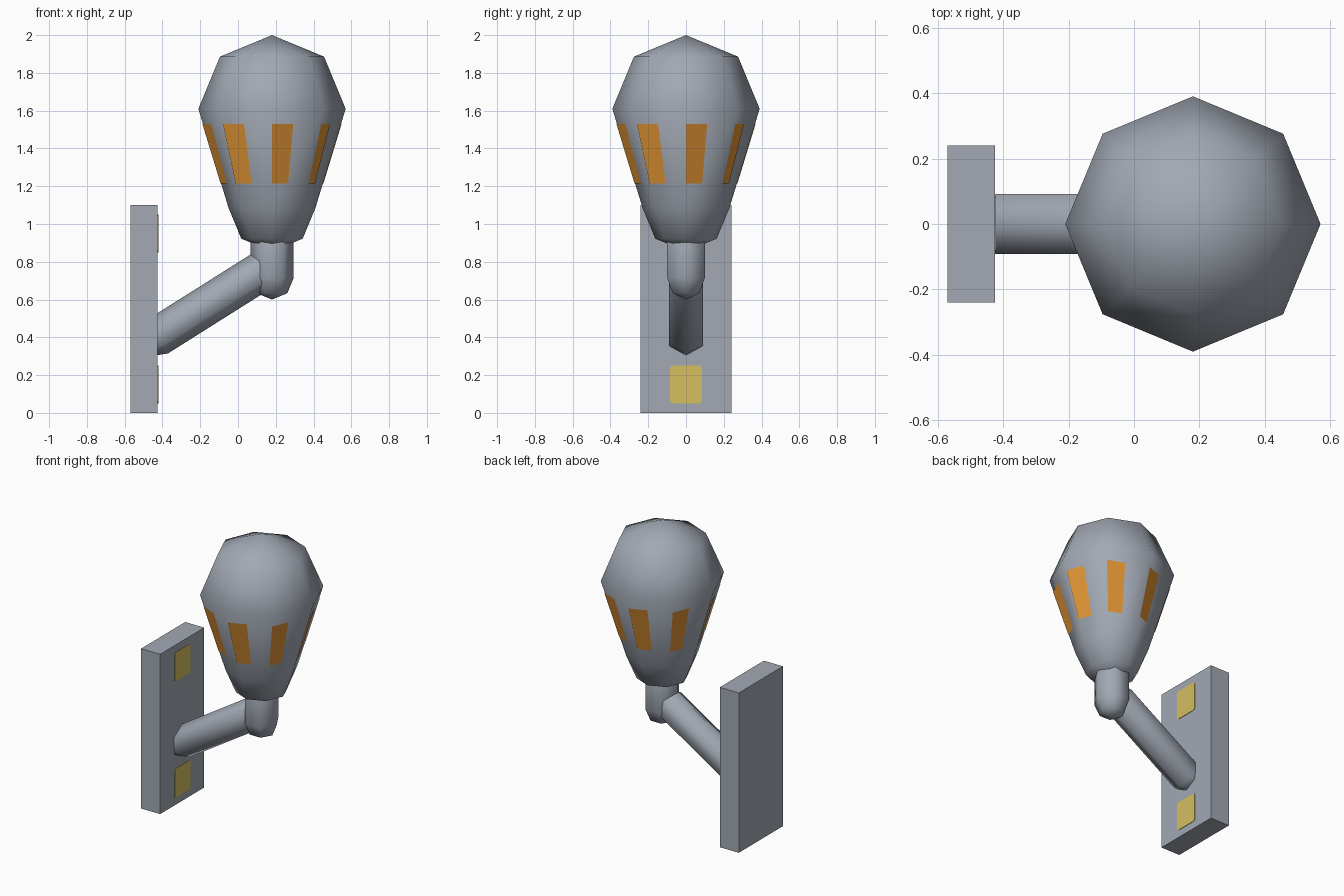
import bpy, bmesh, math
from mathutils import Matrix, Vector

if "Cube" in bpy.data.objects:
    bpy.data.objects.remove(bpy.data.objects["Cube"])


def material(name, rgb):
    m = bpy.data.materials.new(name)
    m.diffuse_color = (*rgb, 1)
    m.use_nodes = True
    m.node_tree.nodes["Principled BSDF"].inputs["Base Color"].default_value = m.diffuse_color
    return m


GREY = material("grey metal", (0.36, 0.395, 0.455))
ORANGE = material("orange window", (0.76, 0.30, 0.034))
YELLOW = material("yellow pad", (0.66, 0.52, 0.115))


def finish(name, bm, mat, smooth=False):
    bmesh.ops.recalc_face_normals(bm, faces=bm.faces)
    for f in bm.faces:
        f.smooth = smooth
    me = bpy.data.meshes.new(name)
    bm.to_mesh(me)
    bm.free()
    me.materials.append(mat)
    ob = bpy.data.objects.new(name, me)
    bpy.context.collection.objects.link(ob)
    return ob


def tapered_capsule(name, r0, z0, r1, z1, sides, matrix):
    """Hemisphere r0 at z0, straight wall, hemisphere r1 at z1."""
    k = math.sqrt(0.5)
    rings = [(r0 * k, z0 - r0 * k), (r0, z0), (r1, z1), (r1 * k, z1 + r1 * k)]
    bm = bmesh.new()
    loops = [[bm.verts.new((r * math.cos(a), r * math.sin(a), z))
              for a in (math.tau * i / sides for i in range(sides))]
             for r, z in rings]
    low = bm.verts.new((0, 0, z0 - r0))
    high = bm.verts.new((0, 0, z1 + r1))
    for i in range(sides):
        j = (i + 1) % sides
        bm.faces.new((low, loops[0][j], loops[0][i]))
        bm.faces.new((high, loops[-1][i], loops[-1][j]))
        for a, b in zip(loops, loops[1:]):
            bm.faces.new((a[i], a[j], b[j], b[i]))
    bm.transform(matrix)
    return finish(name, bm, GREY, smooth=True)


def box(name, lo, hi, mat, round_x=0):
    """Box, optionally with its x-running edges rounded."""
    lo, hi = Vector(lo), Vector(hi)
    bm = bmesh.new()
    bmesh.ops.create_cube(bm, size=1)
    bm.transform(Matrix.Translation((lo + hi) / 2) @ Matrix.Diagonal((*(hi - lo), 1)))
    if round_x:
        edges = [e for e in bm.edges
                 if abs(e.verts[0].co.x - e.verts[1].co.x) > 1e-5]
        bmesh.ops.bevel(bm, geom=edges, offset=round_x, segments=2,
                        affect='EDGES', profile=0.5)
    return finish(name, bm, mat)


# wall plate with two yellow pads
FACE = -0.425
box("wall_plate", (-0.57, -0.24, 0), (FACE, 0.24, 1.10), GREY)
for label, z in (("lower", 0.05), ("upper", 0.85)):
    box(label + "_pad", (FACE - 0.002, -0.085, z), (FACE + 0.003, 0.085, z + 0.20),
        YELLOW, round_x=0.015)

# slanted six-sided arm
start, end = Vector((-0.426, 0, 0.404)), Vector((0.126, 0, 0.752))
d = end - start
tapered_capsule("arm", 0.105, 0, 0.105, d.length, 6,
                Matrix.Translation(start) @ Matrix.Rotation(math.atan2(d.x, d.z), 4, 'Y'))

# upright neck and eight-sided bulb
CENTRE = Matrix.Translation((0.18, 0, 0))
tapered_capsule("neck", 0.115, 0.715, 0.115, 0.95, 6, CENTRE)
R0, Z0, R1, Z1 = 0.23, 1.085, 0.39, 1.61
tapered_capsule("bulb", R0, Z0, R1, Z1, 8, CENTRE)

# orange windows lying on the bulb's tapered faces, one per side
bm = bmesh.new()
for i in range(8):
    a, b = math.tau * i / 8, math.tau * (i + 1) / 8
    quad = []
    for z, parts in ((1.215, (0, 0.44)), (1.53, (0.43, 0))):
        r = R0 + (R1 - R0) * (z - Z0) / (Z1 - Z0)
        p = Vector((r * math.cos(a), r * math.sin(a), z))
        q = Vector((r * math.cos(b), r * math.sin(b), z))
        quad += [p.lerp(q, t) for t in parts]
    n = (quad[1] - quad[0]).cross(quad[3] - quad[0]).normalized() * 0.003
    bm.faces.new([bm.verts.new(v + n) for v in quad])
bm.transform(CENTRE)
finish("bulb_windows", bm, ORANGE)
